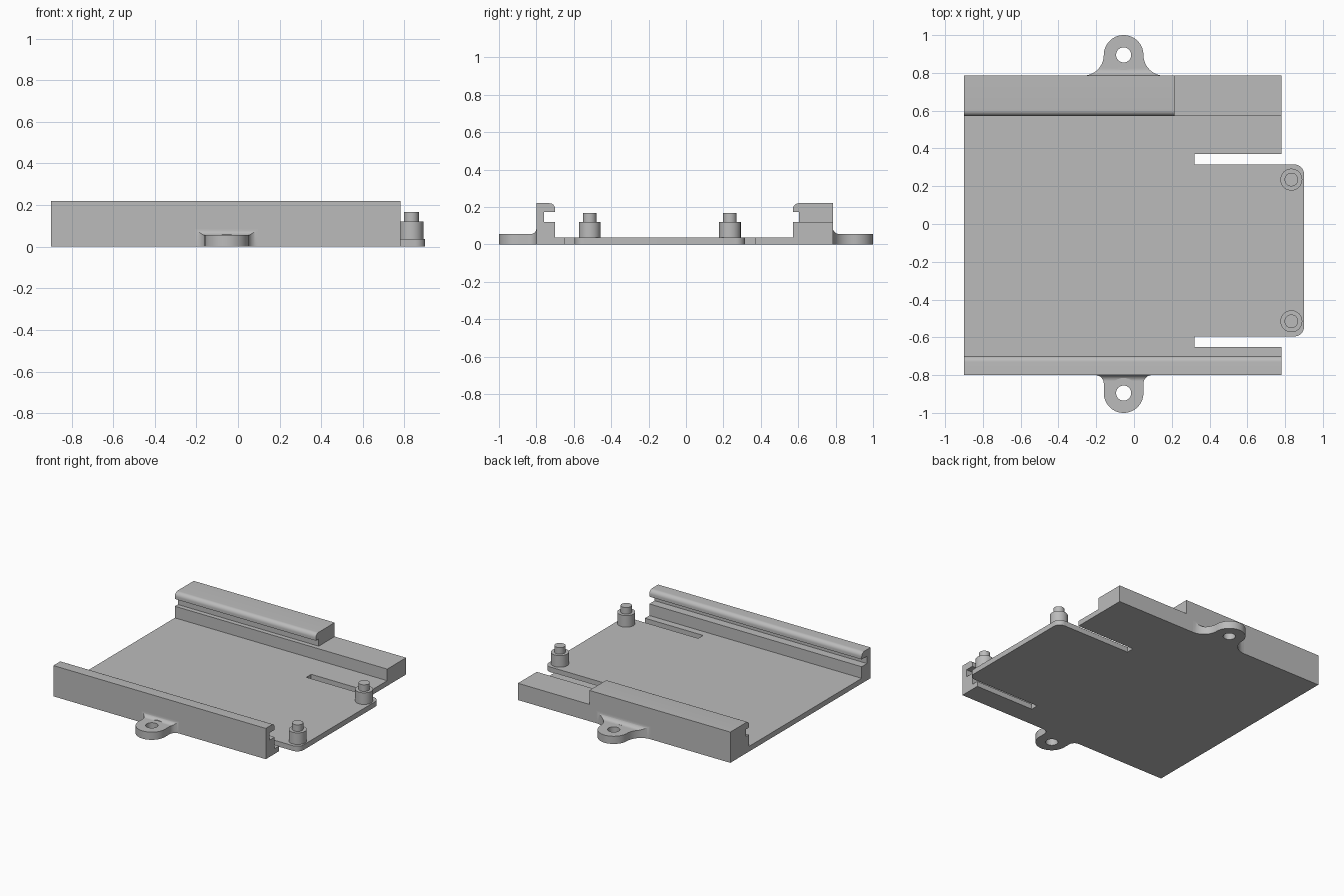
import bpy
import bmesh
from math import cos, sin, pi

default_cube = bpy.data.objects.get("Cube")
if default_cube:
    bpy.data.objects.remove(default_cube, do_unlink=True)

grey = bpy.data.materials.new("light grey plastic")
grey.use_nodes = True
grey.diffuse_color = (0.5, 0.5, 0.5, 1)
grey.node_tree.nodes["Principled BSDF"].inputs["Base Color"].default_value = (0.5, 0.5, 0.5, 1)


def arc(cx, cy, r, start, end, steps=12):
    """Points along an arc, angles in degrees."""
    angles = [(start + (end - start) * i / steps) * pi / 180 for i in range(steps + 1)]
    return [(cx + r * cos(a), cy + r * sin(a)) for a in angles]


def circle(cx, cy, r):
    return arc(cx, cy, r, 0, 360, 40)[:-1]


def prism(name, outline, lo, hi, axis="z"):
    """Extrude an outline: (x, y) along z, or (y, z) along x."""
    bm = bmesh.new()
    place = (lambda p: (p[0], p[1], lo)) if axis == "z" else (lambda p: (lo, p[0], p[1]))
    face = bm.faces.new([bm.verts.new(place(p)) for p in outline])
    moved = bmesh.ops.extrude_face_region(bm, geom=[face])["geom"]
    step = (0, 0, hi - lo) if axis == "z" else (hi - lo, 0, 0)
    bmesh.ops.translate(bm, vec=step, verts=[v for v in moved if isinstance(v, bmesh.types.BMVert)])
    bmesh.ops.recalc_face_normals(bm, faces=bm.faces)
    mesh = bpy.data.meshes.new(name)
    bm.to_mesh(mesh)
    bm.free()
    mesh.materials.append(grey)
    obj = bpy.data.objects.new(name, mesh)
    bpy.context.collection.objects.link(obj)
    return obj


def activate(obj):
    bpy.ops.object.select_all(action="DESELECT")
    obj.select_set(True)
    bpy.context.view_layer.objects.active = obj


def cut(obj, cutter):
    """Subtract the cutter and discard it."""
    cutter.hide_render = True
    mod = obj.modifiers.new("cut", "BOOLEAN")
    mod.operation = "DIFFERENCE"
    mod.solver = "EXACT"
    mod.object = cutter
    activate(obj)
    bpy.ops.object.modifier_apply(modifier=mod.name)
    bpy.data.objects.remove(cutter, do_unlink=True)


LEFT, RIGHT, FLOOR = -0.9, 0.78, 0.037
SHELF, LIP, TOP = 0.12, 0.172, 0.22
parts = []

# Floor plate with two slots and a rounded tongue
plate = [(LEFT, -0.7), (RIGHT, -0.7), (RIGHT, -0.65), (0.32, -0.65), (0.32, -0.595)]
plate += arc(0.85, -0.545, 0.05, -90, 0, 8) + arc(0.85, 0.265, 0.05, 0, 90, 8)
plate += [(0.32, 0.315), (0.32, 0.37), (RIGHT, 0.37), (RIGHT, 0.575), (LEFT, 0.575)]
parts.append(prism("floor_plate", plate, 0, FLOOR))

# Front rail with groove and rounded lip
front = [(-0.8, 0), (-0.7, 0), (-0.7, SHELF), (-0.76, SHELF), (-0.76, LIP), (-0.7, LIP)]
front += arc(-0.73, TOP - 0.03, 0.03, 0, 90, 8) + [(-0.8, TOP)]
parts.append(prism("front_rail", front, LEFT, RIGHT, "x"))

# Back rail: full-length shelf with a shorter lipped block on top
shelf = [(0.572, 0), (0.785, 0), (0.785, SHELF), (0.572, SHELF)]
parts.append(prism("back_shelf", shelf, LEFT, RIGHT, "x"))
block = [(0.785, SHELF), (0.785, TOP)] + arc(0.602, TOP - 0.03, 0.03, 90, 180, 8)
block += [(0.572, LIP), (0.605, LIP), (0.605, SHELF)]
parts.append(prism("back_lip_block", block, LEFT, 0.215, "x"))

# Stepped locating pegs on the tongue
for side, y in (("front", -0.515), ("back", 0.235)):
    parts.append(prism(side + "_peg_base", circle(0.833, y, 0.058), FLOOR, SHELF))
    parts.append(prism(side + "_peg_tip", circle(0.833, y, 0.036), SHELF, 0.167))

# Mounting ears with flared roots, a fillet to the wall and a screw hole
EAR_X, EAR_R, EAR_TOP = -0.055, 0.105, 0.055
for side, sign, wall, flare, fillet in (("front", -1, 0.8, 0.045, 0.03),
                                        ("back", 1, 0.785, 0.11, 0.035)):
    hole_y = 1 - EAR_R
    half = arc(EAR_R + flare, wall + flare, flare, 270, 180)
    root = EAR_R + flare
    outline = [(root, wall - 0.02)] + half
    outline += arc(0, hole_y, EAR_R, 0, 180, 32)[1:-1]
    outline += [(-u, v) for u, v in reversed(half)] + [(-root, wall - 0.02)]
    if abs(half[-1][1] - hole_y) > 0.001:
        outline.insert(len(half) + 1, (EAR_R, hole_y))
        outline.insert(len(outline) - len(half) - 1, (-EAR_R, hole_y))
    ear = prism(side + "_ear", [(EAR_X + u, sign * v) for u, v in outline],
                0, EAR_TOP + fillet)
    space = arc(wall + fillet, EAR_TOP + fillet, fillet, 180, 270, 8)
    space += [(1.1, EAR_TOP), (1.1, 0.2), (wall, 0.2)]
    cut(ear, prism("fillet_cutter", [(sign * v, z) for v, z in space], -0.5, 0.4, "x"))
    cut(ear, prism("screw_head_cutter", circle(EAR_X, sign * hole_y, 0.08), EAR_TOP, 0.2))
    cut(ear, prism("hole_cutter", circle(EAR_X, sign * hole_y, 0.04), -0.1, 0.2))
    parts.append(ear)

# Smooth the curved faces and keep edges crisp
for obj in parts:
    activate(obj)
    bpy.ops.object.shade_smooth_by_angle(angle=pi / 6)
